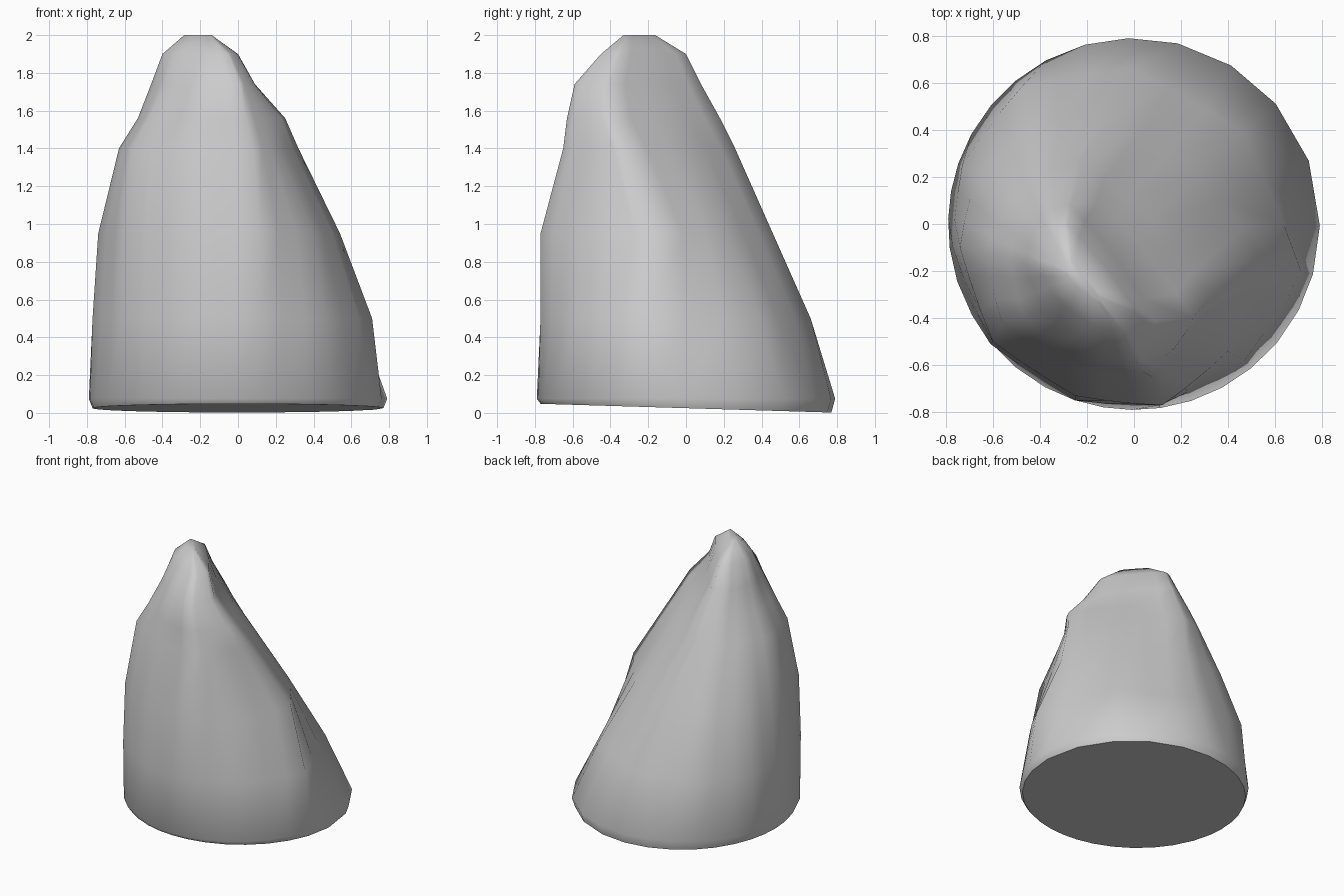
import bpy, bmesh, math
from mathutils import Vector

if "Cube" in bpy.data.objects:
    bpy.data.objects.remove(bpy.data.objects["Cube"])

SUB = 3
SHARP = 0.75   # 0 = rounded sections, 1 = straight facets between corners
# Height and cross-section corners, counter-clockwise from the front ridge
LEVELS = [
    (0.50, [(.11, -.77), (.47, -.58), (.71, -.20), (.46, .39), (-.02, .66),
            (-.48, .58), (-.73, .25), (-.77, -.10), (-.61, -.51), (-.25, -.75)]),
    (0.95, [(.12, -.77), (.40, -.54), (.54, -.14), (.27, .22), (-.10, .46),
            (-.43, .42), (-.67, .20), (-.74, -.10), (-.60, -.50), (-.25, -.73)]),
    (1.40, [(.08, -.65), (.21, -.51), (.32, -.32), (.08, .02), (-.23, .26),
            (-.41, .21), (-.55, .06), (-.63, -.12), (-.56, -.42), (-.25, -.62)]),
    (1.56, [(.04, -.63), (.17, -.53), (.25, -.40), (.02, -.08), (-.24, .18),
            (-.39, .14), (-.49, .01), (-.53, -.15), (-.47, -.40), (-.22, -.59)]),
    (1.74, [(.01, -.59), (.06, -.51), (.09, -.41), (-.08, -.14), (-.27, .08),
            (-.37, .05), (-.43, -.05), (-.46, -.17), (-.39, -.36), (-.20, -.55)]),
    (1.90, [(-.05, -.45), (-.02, -.41), (.00, -.35), (-.13, -.17), (-.28, .00),
            (-.34, -.02), (-.38, -.10), (-.40, -.18), (-.34, -.31), (-.18, -.43)]),
]


def smooth_loop(pts, sharp=SHARP):
    """Closed loop through the corners, blending spline and straight runs."""
    p = [Vector(q) for q in pts]
    n, out = len(p), []
    for i in range(n):
        a, b, c, d = p[i - 1], p[i], p[(i + 1) % n], p[(i + 2) % n]
        for k in range(SUB):
            t = k / SUB
            curve = 0.5 * (2 * b + (c - a) * t + (2 * a - 5 * b + 4 * c - d) * t * t
                           + (3 * b - a - 3 * c + d) * t ** 3)
            out.append(curve.lerp(b.lerp(c, t), sharp))
    return out


def base_loop(r):
    """Round base, sharing the corner directions of the lowest section."""
    return [v.normalized() * r for v in smooth_loop(LEVELS[0][1], 0)]


def peak_loop():
    """Blunt peak: a short crest, narrow along the sloping direction."""
    centre, slope = Vector((-.22, -.25)), Vector((1, 1)).normalized()
    out = []
    for v in smooth_loop(LEVELS[-1][1]):
        d = (v - centre) * 0.42
        out.append(centre + d - slope * d.dot(slope) * 0.5)
    return out


# Rings from the tilted underside up to the peak
rings = [[(v.x, v.y, 0.025 - 0.03 * v.y) for v in base_loop(0.77)],
         [(v.x, v.y, 0.075) for v in base_loop(0.79)]]
for z, pts in LEVELS:
    rings.append([(v.x, v.y, z) for v in smooth_loop(pts)])
rings.append([(v.x, v.y, 2.0) for v in peak_loop()])

# Rock body
bm = bmesh.new()
loops = [[bm.verts.new(c) for c in ring] for ring in rings]
n = len(loops[0])
for lo, hi in zip(loops, loops[1:]):
    for i in range(n):
        j = (i + 1) % n
        bm.faces.new((lo[i], lo[j], hi[j], hi[i]))
bm.faces.new(loops[0][::-1])
bm.faces.new(loops[-1])
bmesh.ops.recalc_face_normals(bm, faces=bm.faces[:])
mesh = bpy.data.meshes.new("rock")
bm.to_mesh(mesh)
bm.free()
rock = bpy.data.objects.new("rock", mesh)
bpy.context.collection.objects.link(rock)

# Smooth shading with a crisp underside
bpy.context.view_layer.objects.active = rock
rock.select_set(True)
bpy.ops.object.shade_smooth_by_angle(angle=math.radians(50))
